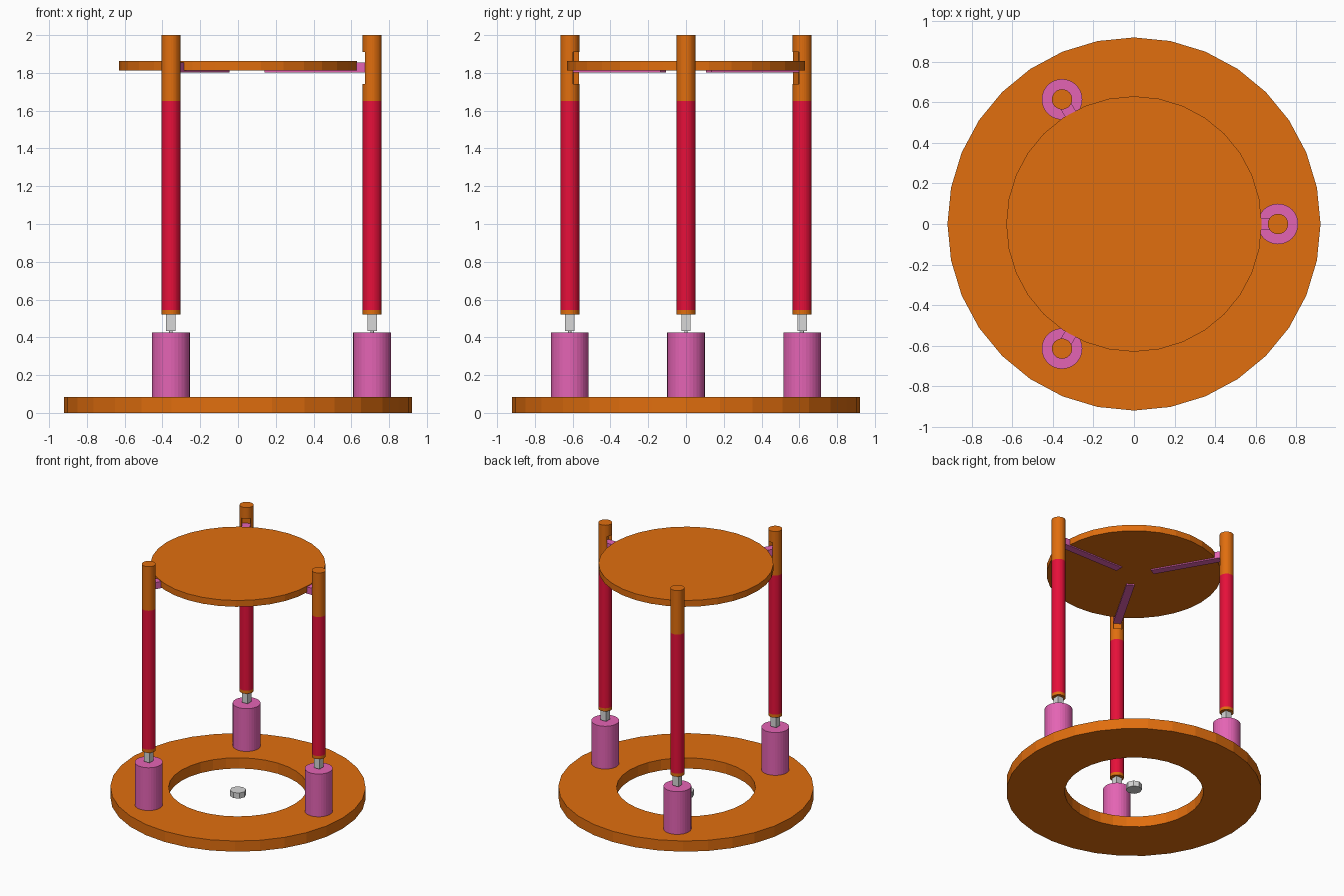
import bpy, math
from mathutils import Matrix

if "Cube" in bpy.data.objects:
    bpy.data.objects.remove(bpy.data.objects["Cube"])


def material(name, rgb):
    m = bpy.data.materials.new(name)
    m.diffuse_color = (*rgb, 1)
    m.use_nodes = True
    m.node_tree.nodes["Principled BSDF"].inputs["Base Color"].default_value = m.diffuse_color
    return m


ORANGE = material("orange", (0.75, 0.156, 0.0045))
RED = material("red", (0.79, 0.005, 0.042))
PINK = material("pink", (0.775, 0.127, 0.456))
GREY = material("light grey", (0.68, 0.68, 0.68))


def mesh_object(name, verts, faces, mat):
    me = bpy.data.meshes.new(name)
    me.from_pydata(verts, [], faces)
    me.materials.append(mat)
    ob = bpy.data.objects.new(name, me)
    bpy.context.collection.objects.link(ob)
    return ob


def prism(name, outline, z0, z1, mat):
    """Extrude a counter-clockwise xy outline from z0 to z1."""
    n = len(outline)
    verts = [(x, y, z) for z in (z0, z1) for x, y in outline]
    faces = [(i, (i + 1) % n, (i + 1) % n + n, i + n) for i in range(n)]
    faces += [tuple(reversed(range(n))), tuple(range(n, 2 * n))]
    return mesh_object(name, verts, faces, mat)


def circle(r, x=0, y=0, n=32):
    return [(x + r * math.cos(math.tau * i / n), y + r * math.sin(math.tau * i / n))
            for i in range(n)]


def rect(x0, x1, y):
    return [(x0, -y), (x1, -y), (x1, y), (x0, y)]


def ring(name, ro, ri, z0, z1, mat, n=32):
    section = [(ro, z0), (ro, z1), (ri, z1), (ri, z0)]
    verts = [(r * math.cos(math.tau * i / n), r * math.sin(math.tau * i / n), z)
             for i in range(n) for r, z in section]
    faces = [(i * 4 + j, (i + 1) % n * 4 + j, (i + 1) % n * 4 + (j + 1) % 4, i * 4 + (j + 1) % 4)
             for i in range(n) for j in range(4)]
    return mesh_object(name, verts, faces, mat)


# base ring, loose nut in the middle, and the lifted platform
ring("base_ring", 0.92, 0.50, 0, 0.085, ORANGE)
prism("centre_nut", circle(0.058, n=8), 0.02, 0.064, GREY)
prism("platform", circle(0.63), 1.812, 1.862, ORANGE)

# three lifting columns
R = 0.71
for k in range(3):
    a = math.radians(120 * k)
    px, py = R * math.cos(a), R * math.sin(a)
    turn = Matrix.Rotation(a, 4, 'Z')

    # motor, shaft and square coupling
    prism(f"motor_{k}", circle(0.10, px, py), 0.085, 0.425, PINK)
    prism(f"motor_shaft_{k}", circle(0.009, px, py, 12), 0.425, 0.435, GREY)
    s = 0.025
    prism(f"coupling_{k}", [(px - s, py - s), (px + s, py - s), (px + s, py + s), (px - s, py + s)],
          0.433, 0.52, GREY)

    # column: end collar, red tube, slotted head
    prism(f"column_collar_{k}", circle(0.05, px, py), 0.52, 0.545, ORANGE)
    prism(f"column_tube_{k}", circle(0.05, px, py), 0.545, 1.65, RED)
    head = prism(f"column_head_{k}", circle(0.05, px, py), 1.65, 2.0, ORANGE)
    cutter = prism("slot_cutter", rect(R - 0.08, R - 0.005, 0.032), 1.74, 1.91, ORANGE)
    cutter.data.transform(turn)
    cutter.hide_render = True
    mod = head.modifiers.new("slot", 'BOOLEAN')
    mod.operation = 'DIFFERENCE'
    mod.solver = 'EXACT'
    mod.object = cutter
    bpy.context.view_layer.objects.active = head
    bpy.ops.object.modifier_apply(modifier=mod.name)
    bpy.data.objects.remove(cutter)

    # bracket: thin arm under the platform, block reaching into the slot
    arm = prism(f"bracket_arm_{k}", rect(0.14, 0.64, 0.03), 1.803, 1.812, PINK)
    block = prism(f"bracket_block_{k}", rect(0.62, R - 0.006, 0.03), 1.803, 1.856, PINK)
    for ob in (arm, block):
        ob.data.transform(turn)
